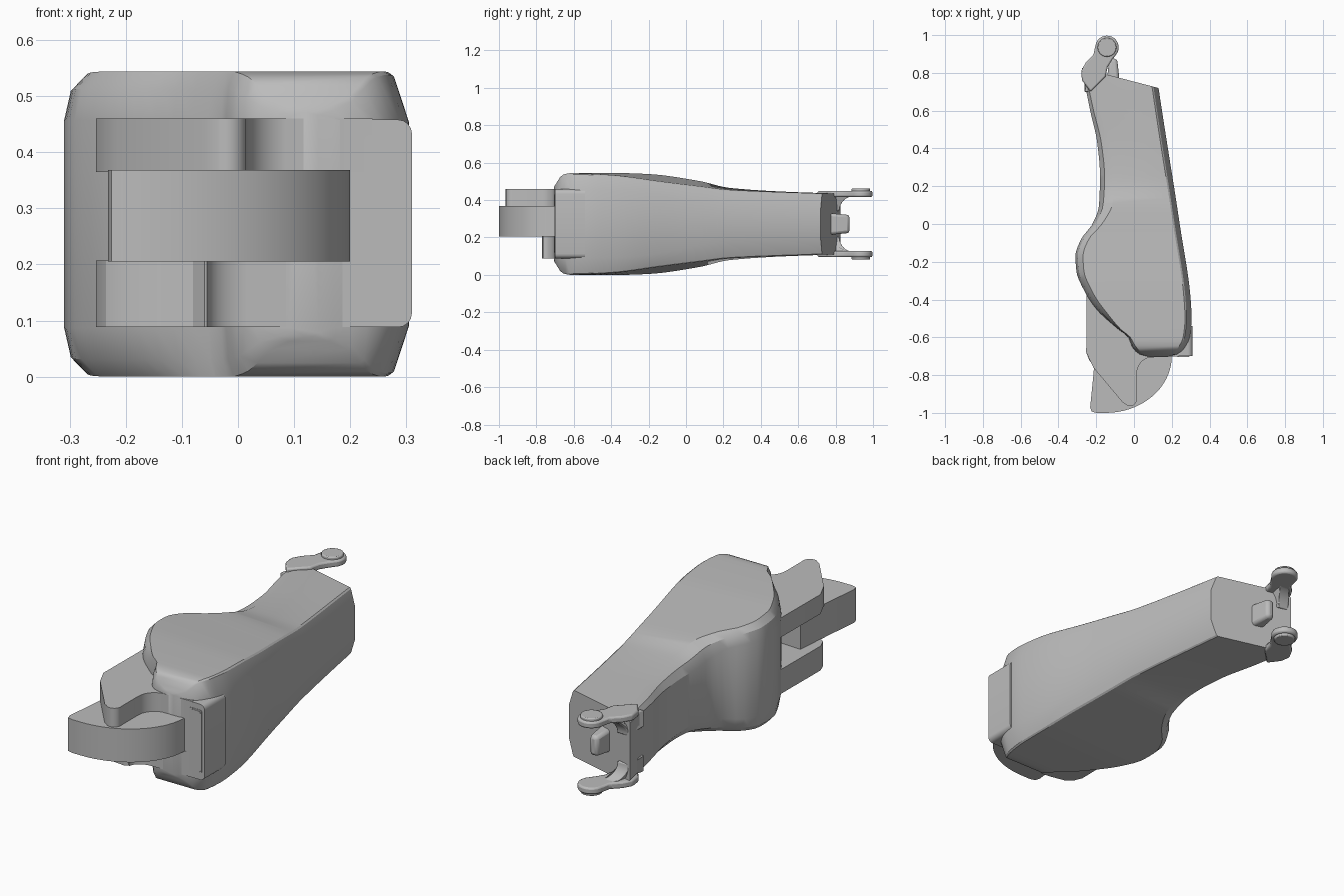
import bpy, bmesh, math
from mathutils import Vector

if "Cube" in bpy.data.objects:
    bpy.data.objects.remove(bpy.data.objects["Cube"])

MID = 0.272  # height of the symmetry plane

grey = bpy.data.materials.new("plain_grey")
grey.use_nodes = True
colour = (0.5, 0.5, 0.5, 1)
grey.diffuse_color = colour
grey.node_tree.nodes["Principled BSDF"].inputs["Base Color"].default_value = colour


def finish(name, bm, bevel=0.0):
    bmesh.ops.recalc_face_normals(bm, faces=bm.faces)
    mesh = bpy.data.meshes.new(name)
    bm.to_mesh(mesh)
    bm.free()
    obj = bpy.data.objects.new(name, mesh)
    bpy.context.collection.objects.link(obj)
    mesh.materials.append(grey)
    if bevel:
        mod = obj.modifiers.new("soft_edges", "BEVEL")
        mod.width, mod.segments, mod.limit_method = bevel, 2, "ANGLE"
    bpy.ops.object.select_all(action="DESELECT")
    obj.select_set(True)
    bpy.context.view_layer.objects.active = obj
    bpy.ops.object.shade_smooth_by_angle(angle=math.radians(30))
    return obj


def curve(points, t):
    """Smooth value at t through (position, value) points."""
    slope = lambda a, b: (b[1] - a[1]) / (b[0] - a[0])
    t = min(max(t, points[0][0]), points[-1][0])
    i = 0
    while i < len(points) - 2 and t > points[i + 1][0]:
        i += 1
    p, q = points[i], points[i + 1]
    d = slope(p, q)
    before = slope(points[i - 1], p) if i else d
    after = slope(q, points[i + 2]) if i + 2 < len(points) else d
    mean = lambda a, b: 2 * a * b / (a + b) if a * b > 0 else 0
    m, n, w = mean(before, d), mean(d, after), q[0] - p[0]
    u = (t - p[0]) / w
    return (p[1] + u * w * m + u * u * (3 * (q[1] - p[1]) - w * (2 * m + n))
            + u ** 3 * (2 * (p[1] - q[1]) + w * (m + n)))


def extrude(name, outline, z0, z1, bevel=0.0):
    bm = bmesh.new()
    face = bm.faces.new([bm.verts.new((x, y, z0)) for x, y in outline])
    top = bmesh.ops.extrude_face_region(bm, geom=[face])["geom"]
    bmesh.ops.translate(bm, vec=(0, 0, z1 - z0),
                        verts=[v for v in top if isinstance(v, bmesh.types.BMVert)])
    return finish(name, bm, bevel)


def arc(cx, cy, rx, ry, a0, a1, n=12):
    angles = [math.radians(a0 + (a1 - a0) * i / n) for i in range(n + 1)]
    return [(cx + rx * math.cos(a), cy + ry * math.sin(a)) for a in angles]


# Main body: sections along its length
LEFT = [(-.705, .09), (-.69, .03), (-.65, -.01), (-.6, -.03), (-.56, -.08), (-.45, -.2),
        (-.35, -.265), (-.25, -.305), (-.17, -.31), (-.08, -.28), (0, -.22), (.1, -.185),
        (.25, -.18), (.4, -.195), (.55, -.235), (.72, -.275)]
RIGHT = [(-.705, .17), (-.69, .23), (-.66, .265), (-.6, .295), (-.5, .305), (-.4, .3),
         (0, .242), (.72, .13)]
CREST_LEFT = [(-.705, .2), (-.66, .262), (-.62, .272), (-.35, .272), (-.2, .267),
              (.07, .23), (.23, .193), (.5, .172), (.72, .163)]
CREST_RIGHT = [(-.705, .2), (-.66, .262), (-.62, .272), (-.4, .262), (-.13, .227),
               (.07, .202), (.23, .183), (.72, .163)]
WALL_LEFT = [(-.7, .185), (-.1, .185), (.2, .13), (.72, .14)]
WALL_RIGHT = [(-.7, .185), (-.3, .175), (.2, .1), (.72, .08)]
INSET_LEFT = [(-.7, .03), (-.58, .01), (-.45, .04), (-.1, .04), (.2, .08), (.72, .05)]

stations = [-.705, -.699, -.69, -.675, -.66, -.645, -.62, -.6, -.58]
stations += [-.56 + 1.28 * i / 44 for i in range(45)]
body = bmesh.new()
rings = []
for y in stations:
    xl, xr = curve(LEFT, y), curve(RIGHT, y)
    hl, hr = curve(CREST_LEFT, y), curve(CREST_RIGHT, y)
    wl, wr = curve(WALL_LEFT, y), curve(WALL_RIGHT, y)
    inset = curve(INSET_LEFT, y)
    half = [(xl, wl), (xl + .3 * inset, wl + .65 * (hl - wl)), (xl + inset, hl),
            (xr - .035, hr), (xr - .027, hr - .006), (xr, wr)]
    section = half + [(x, -z) for x, z in reversed(half)]
    shear = .26 * max(0, (y - .2) / .52)  # slants the rear end
    rings.append([body.verts.new((x, y + shear * (.13 - x) if y > .2 else y, MID + z))
                  for x, z in section])
for a, b in zip(rings, rings[1:]):
    for i in range(len(a)):
        j = (i + 1) % len(a)
        body.faces.new((a[i], a[j], b[j], b[i]))
body.faces.new(rings[0])
body.faces.new(rings[-1])
finish("main_body", body)

# Front corner block with a thin panel
corner = bmesh.new()
bmesh.ops.create_cube(corner, size=1)
bmesh.ops.scale(corner, vec=(.17, .16, .37), verts=corner.verts)
bmesh.ops.translate(corner, vec=(.225, -.62, .273), verts=corner.verts)
edges = [e for e in corner.edges
         if all(v.co.x > .25 for v in e.verts) and abs(e.verts[0].co.z - e.verts[1].co.z) < .01]
bmesh.ops.bevel(corner, geom=edges, offset=.025, segments=4, affect="EDGES", profile=.5)
finish("front_corner_block", corner)


def panel(name, width, height, y):
    bm = bmesh.new()
    bmesh.ops.create_cube(bm, size=1)
    bmesh.ops.scale(bm, vec=(width, .006, height), verts=bm.verts)
    bmesh.ops.translate(bm, vec=(.26, y, .275), verts=bm.verts)
    rounded = [e for e in bm.edges if abs(e.verts[0].co.y - e.verts[1].co.y) > .004]
    bmesh.ops.bevel(bm, geom=rounded, offset=.01, segments=3, affect="EDGES", profile=.5)
    finish(name, bm)


panel("panel_frame", .07, .31, -.699)
panel("panel_plate", .058, .298, -.701)

# Stacked front plates
root = [(.24, -.7), (.24, -.5), (-.02, -.45), (-.25, -.35)]
upper = root + [(-.253, -.68), (-.215, -.76), (-.06, -.945)]
upper += arc(-.02, -.93, .035, .034, 220, 350, 6) + [(.014, -.82)]
upper += arc(.1, -.79, .085, .085, 180, 100, 8)
extrude("upper_plate", upper, .365, .46)
middle = [(.2, -.62), (-.2, -.6), (-.215, -.8), (-.232, -.97), (-.225, -.992), (-.2, -1)]
middle += arc(-.15, -.7, .35, .3, 270, 358, 16)
extrude("middle_plate", middle, .205, .368)
lower = root + [(-.253, -.68), (-.235, -.725), (-.2, -.75), (-.13, -.765), (-.08, -.77), (-.06, -.76)]
lower += arc(.03, -.765, .085, .06, 180, 100, 8)
extrude("lower_plate", lower, .088, .207)

# Rear fork arms with pin caps, mirrored about the middle plane
arm = [(-.15, .78), (-.23, .7), (-.275, .76), (-.28, .81), (-.255, .855), (-.215, .895)]
arm += arc(-.143, .935, .062, .062, 170, -40, 16) + [(-.115, .87), (-.14, .83)]
for side, word in ((1, "upper"), (-1, "lower")):
    place = lambda a, b: sorted((MID + side * a, MID + side * b))
    extrude(word + "_fork_arm", arm, *place(.145, .177), bevel=.008)
    extrude(word + "_pin_cap", arc(-.143, .935, .05, .05, 0, 345, 23), *place(.17, .19), bevel=.005)
    # gusset curving from the rear wall into the arm
    gusset = bmesh.new()
    profile = [(.7, .15), (.9, .15)] + [(y, z) for y, z in arc(.9, .07, .08, .08, 90, 180, 8)] + [(.7, .07)]
    base = gusset.faces.new([gusset.verts.new((-.262, y, MID + side * z)) for y, z in profile])
    moved = bmesh.ops.extrude_face_region(gusset, geom=[base])["geom"]
    for v in moved:
        if isinstance(v, bmesh.types.BMVert):
            v.co.x += .06
    for v in gusset.verts:
        v.co.x += max(0, v.co.y - .82) * .7
    finish(word + "_fork_gusset", gusset, .004)

# Rear knob between the arms
knob = bmesh.new()
bmesh.ops.create_cube(knob, size=1)
bmesh.ops.scale(knob, vec=(.07, .13, .12), verts=knob.verts)
for v in knob.verts:
    if v.co.y > 0:
        v.co.x *= .6
        v.co.z *= .8
bmesh.ops.translate(knob, vec=(-.11, .81, MID), verts=knob.verts)
finish("rear_knob", knob, .015)
